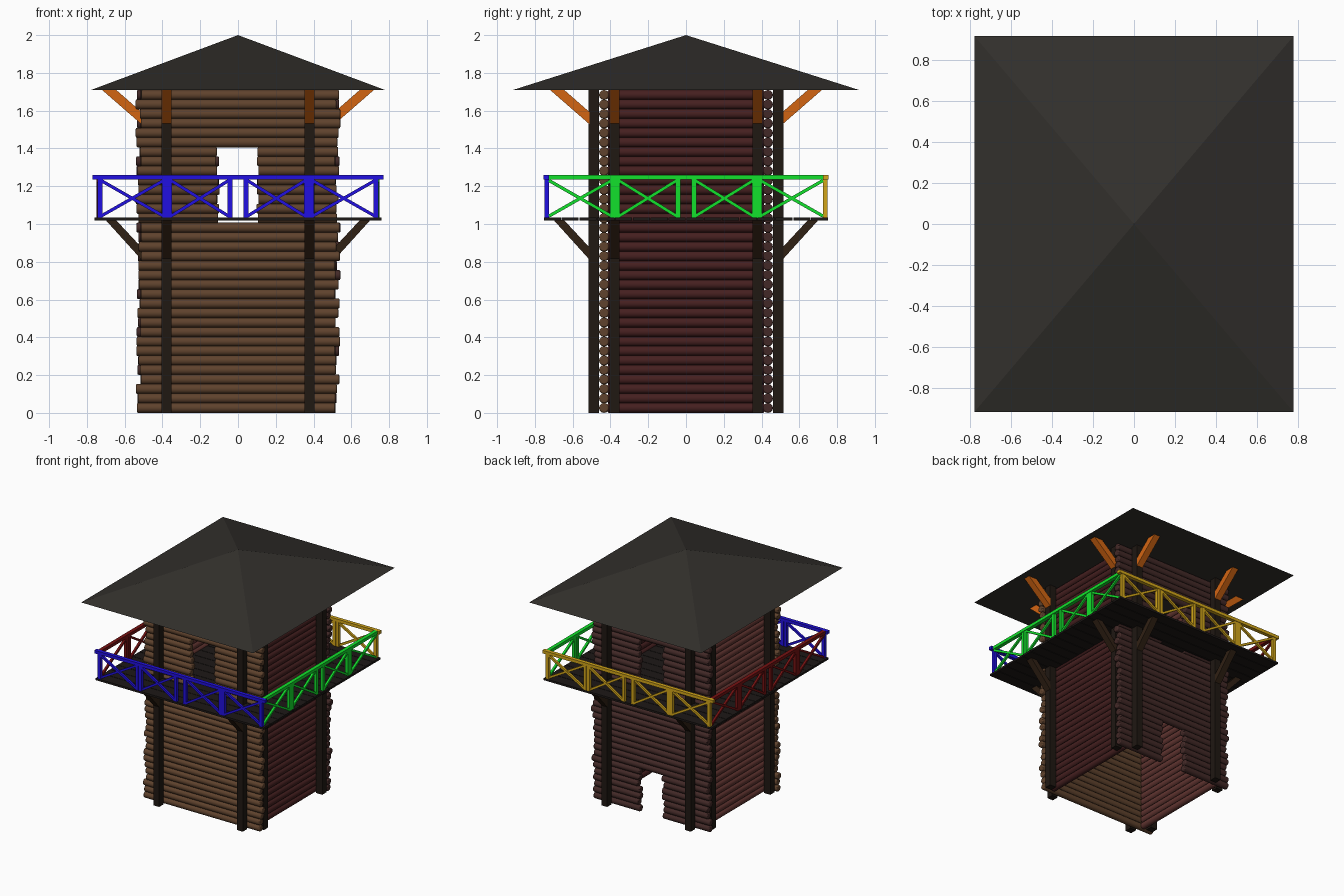
import bpy, bmesh, math, random
from mathutils import Matrix, Vector

if "Cube" in bpy.data.objects:
    bpy.data.objects.remove(bpy.data.objects["Cube"])

random.seed(4)
SIDES = ["front", "right", "back", "left"]
TOP = 1.71


def mat(name, r, g, b):
    m = bpy.data.materials.new(name)
    m.diffuse_color = (r, g, b, 1)
    m.use_nodes = True
    m.node_tree.nodes["Principled BSDF"].inputs["Base Color"].default_value = m.diffuse_color
    return m


WALL = [mat("front_logs", .115, .055, .026), mat("right_logs", .06, .014, .014),
        mat("back_logs", .055, .022, .020), mat("left_logs", .12, .035, .03)]
RAIL = [mat("blue_paint", .015, .005, .75), mat("green_paint", .006, .75, .025),
        mat("yellow_paint", .65, .38, .01), mat("red_paint", .18, .006, .006)]
DARK = mat("dark_timber", .014, .009, .006)
BRACE = mat("brace_timber", .03, .015, .007)
DECK = mat("deck_timber", .012, .009, .008)
ORANGE = mat("orange_timber", .65, .13, .006)
ROOF = mat("roof_cover", .032, .029, .025)


def finish(bm, name, material, side=0):
    # parts are modelled for the front, then turned to their side
    bmesh.ops.rotate(bm, verts=bm.verts, matrix=Matrix.Rotation(side * math.pi / 2, 3, 'Z'))
    bmesh.ops.recalc_face_normals(bm, faces=bm.faces)
    me = bpy.data.meshes.new(name)
    bm.to_mesh(me)
    bm.free()
    ob = bpy.data.objects.new(name, me)
    bpy.context.collection.objects.link(ob)
    me.materials.append(material)
    return ob


def box(bm, x0, x1, y0, y1, z0, z1):
    m = Matrix.Translation(((x0 + x1) / 2, (y0 + y1) / 2, (z0 + z1) / 2))
    bmesh.ops.create_cube(bm, size=1, matrix=m @ Matrix.Diagonal((x1 - x0, y1 - y0, z1 - z0, 1)))


def bar(bm, xa, za, xb, zb, y, t):
    d = Vector((xb - xa, 0, zb - za))
    m = Matrix.Translation(((xa + xb) / 2, y, (za + zb) / 2)) @ d.to_track_quat('X', 'Z').to_matrix().to_4x4()
    bmesh.ops.create_cube(bm, size=1, matrix=m @ Matrix.Diagonal((d.length, t, t, 1)))


def log(bm, x0, x1, z):
    m = Matrix.Translation(((x0 + x1) / 2, -.434, z)) @ Matrix.Rotation(math.pi / 2, 4, 'Y')
    bmesh.ops.create_cone(bm, cap_ends=True, segments=12, radius1=.0265, radius2=.0265,
                          depth=x1 - x0, matrix=m)


def knee(bm, x, profile):
    # angled strut: (distance outward, z) profile given a width
    vs = [bm.verts.new((x - .0265, -d, z)) for d, z in profile]
    f = bm.faces.new(vs)
    r = bmesh.ops.extrude_face_region(bm, geom=[f])
    bmesh.ops.translate(bm, vec=(.053, 0, 0),
                        verts=[v for v in r["geom"] if isinstance(v, bmesh.types.BMVert)])


for k, side in enumerate(SIDES):
    gable = k % 2 == 0   # front and back logs run past the corners

    # log wall with door openings
    bm = bmesh.new()
    for i in range(34):
        z = .0265 + i * .0502
        half = .527 if gable else .415
        j = .016 if gable else 0
        a, b = -half + random.uniform(-j, j), half + random.uniform(-j, j)
        if (gable and 1.02 < z < 1.415) or (k == 2 and z < .35):
            log(bm, a, -.105 + random.uniform(-.012, .008), z)
            log(bm, .105 + random.uniform(-.008, .012), b, z)
        else:
            log(bm, a, b, z)
    ob = finish(bm, side + "_log_wall", WALL[k], k)
    bpy.ops.object.select_all(action='DESELECT')
    ob.select_set(True)
    bpy.context.view_layer.objects.active = ob
    bpy.ops.object.shade_smooth_by_angle(angle=math.radians(50))
    bv = ob.modifiers.new("rounded_ends", 'BEVEL')
    bv.width, bv.segments, bv.limit_method, bv.angle_limit = .007, 2, 'ANGLE', math.radians(50)

    # posts, balcony struts and roof struts
    posts, low, high = bmesh.new(), bmesh.new(), bmesh.new()
    for x in (-.378, .378):
        box(posts, x - .0265, x + .0265, -.516, -.46, 0, TOP)
        knee(low, x, [(.51, .81), (.70, 1.02), (.645, 1.02), (.51, .875)])
        knee(high, x, [(.51, 1.527), (.72, TOP), (.645, TOP), (.51, 1.592)])
    finish(posts, side + "_posts", DARK, k)
    finish(low, side + "_balcony_struts", BRACE, k)
    finish(high, side + "_roof_struts", ORANGE, k)

    # railing with crossed panels
    bm = bmesh.new()
    end = .77 if gable else .724
    box(bm, -end, end, -.754, -.724, 1.235, 1.26)
    for s in (-1, 1):
        for x in (.042, .362, .39) + ((.73,) if gable else ()):
            box(bm, s * x - .013, s * x + .013, -.75, -.725, 1.03, 1.236)
        for x0, x1 in ((.05, .355), (.395, .725)):
            bar(bm, s * x0, 1.042, s * x1, 1.23, -.741, .017)
            bar(bm, s * x0, 1.23, s * x1, 1.042, -.735, .017)
    finish(bm, side + "_railing", RAIL[k], k)

# balcony planks
bm = bmesh.new()
n, w = 16, 1.51 / 16
for i in range(n):
    y = -.755 + i * w
    box(bm, -.76, .76, y + .002, y + w - .002, 1.018, 1.034)
finish(bm, "balcony_floor", DECK)

# pyramid roof
bm = bmesh.new()
base = [bm.verts.new((x, y, TOP)) for x, y in ((-.777, -.915), (.777, -.915), (.777, .915), (-.777, .915))]
apex = bm.verts.new((0, 0, 2))
bm.faces.new(base)
for i in range(4):
    bm.faces.new((base[i], base[(i + 1) % 4], apex))
finish(bm, "roof", ROOF)
